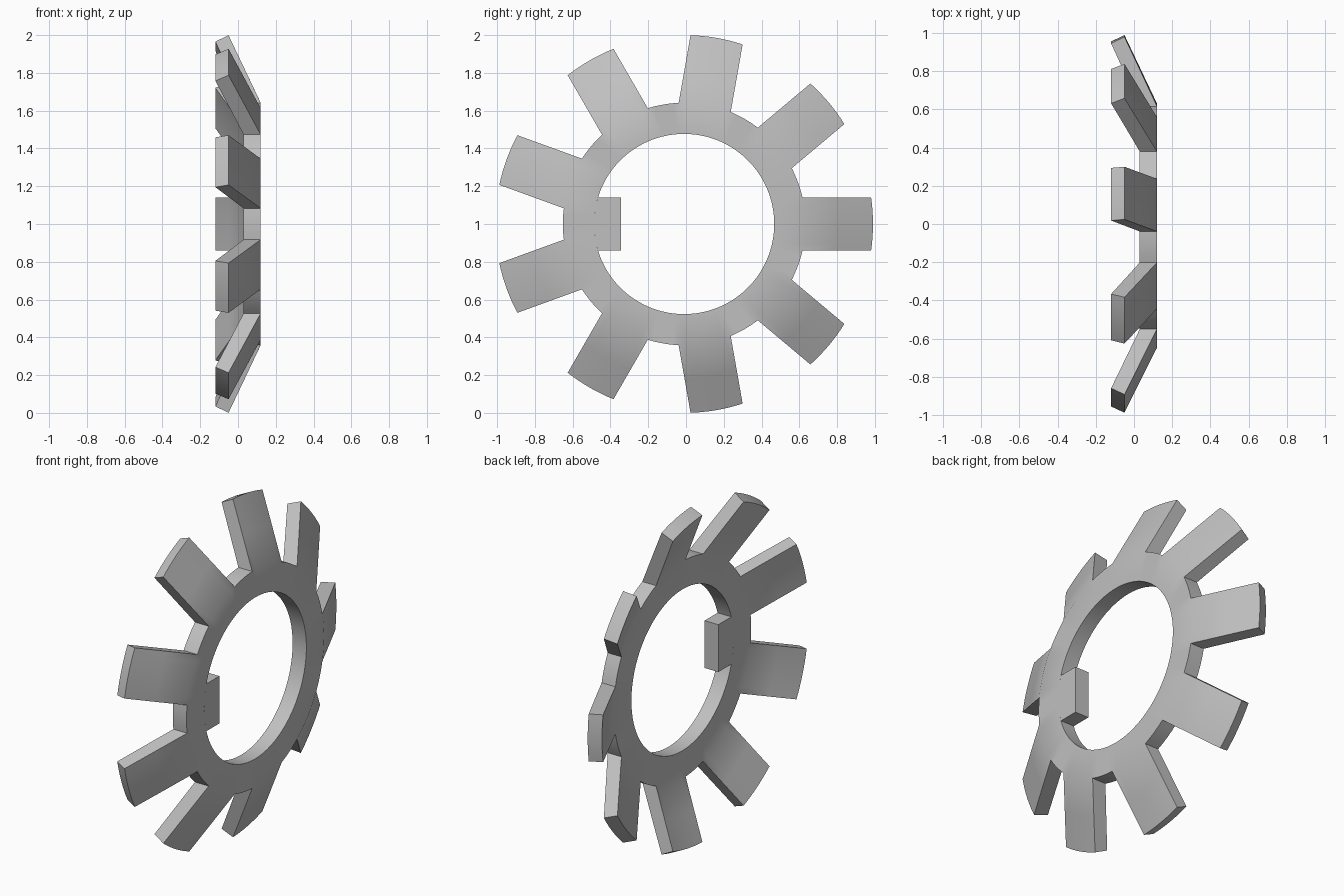
import bpy, bmesh
from math import asin, sin, cos, radians, pi

if "Cube" in bpy.data.objects:
    bpy.data.objects.remove(bpy.data.objects["Cube"], do_unlink=True)

CENTRE_Y, CENTRE_Z = -0.01, 1.0
HOLE, RIM, TIP, TIP_BACK = 0.477, 0.642, 1.0, 0.966
FACE_X, BACK_X = 0.12, 0.03
TIP_FACE_X, TIP_BACK_X = -0.05, -0.12
HALF = 0.14          # half width of every tooth and of the tab
TEETH, COLS = 9, 8

steel = bpy.data.materials.new("grey steel")
steel.use_nodes = True
GREY = (0.53, 0.53, 0.53, 1)
steel.diffuse_color = GREY
steel.node_tree.nodes["Principled BSDF"].inputs["Base Color"].default_value = GREY


def polar(x, r, a):
    return (x, CENTRE_Y + r * cos(a), CENTRE_Z + r * sin(a))


def across(x, r, u, a):
    """Point at radius r, shifted sideways by u from the spoke at angle a."""
    return polar(x, r, a + asin(u / r))


def plate(name, grids):
    """Closed plate from grids of (face point, back point) pairs."""
    bm = bmesh.new()
    pairs = {}

    def pair(p):
        key = tuple(round(c, 4) for c in p[0])
        if key not in pairs:
            pairs[key] = [bm.verts.new(c) for c in p]
        return pairs[key]

    face_side, partner = [], {}
    for grid in grids:
        rows = [[pair(p) for p in row] for row in grid]
        for low, high in zip(rows, rows[1:]):
            for i in range(len(low) - 1):
                quad = [low[i], low[i + 1], high[i + 1], high[i]]
                face_side.append(bm.faces.new([q[0] for q in quad]))
                bm.faces.new([q[1] for q in reversed(quad)])
    for f, b in pairs.values():
        partner[f] = b
    # Close the outline with walls
    border = {e for f in face_side for e in f.edges if e.is_boundary}
    for e in border:
        v, w = e.verts
        bm.faces.new([v, w, partner[w], partner[v]])
    bmesh.ops.recalc_face_normals(bm, faces=bm.faces)
    mesh = bpy.data.meshes.new(name)
    bm.to_mesh(mesh)
    bm.free()
    mesh.materials.append(steel)
    obj = bpy.data.objects.new(name, mesh)
    bpy.context.collection.objects.link(obj)
    bpy.ops.object.select_all(action='DESELECT')
    obj.select_set(True)
    bpy.context.view_layer.objects.active = obj
    bpy.ops.object.shade_smooth_by_angle(angle=radians(32))


columns = [HALF * (2 * i / COLS - 1) for i in range(COLS + 1)]

# Flat ring, with edges lined up with the tooth roots
pitch = 2 * pi / TEETH
root = asin(HALF / RIM)
angles = []
for k in range(TEETH):
    angles += [k * pitch + asin(u / RIM) for u in columns]
    angles += [k * pitch + root + (pitch - 2 * root) * j / 5 for j in range(1, 5)]
angles.append(angles[0] + 2 * pi)
grids = [[[(polar(FACE_X, r, a), polar(BACK_X, r, a)) for a in angles]
          for r in (HOLE, RIM)]]

# Bent teeth with parallel sides and round tips
for k in range(TEETH):
    a = k * pitch
    tooth = []
    for t in (0, 0.5, 1):
        rf, rb = RIM + t * (TIP - RIM), RIM + t * (TIP_BACK - RIM)
        xf = FACE_X + t * (TIP_FACE_X - FACE_X)
        xb = BACK_X + t * (TIP_BACK_X - BACK_X)
        tooth.append([(across(xf, rf, u, a), across(xb, rb, u, a)) for u in columns])
    grids.append(tooth)
plate("toothed_ring", grids)

# Flat locking tab pointing into the hole
tab_y = -0.345
inner = [((FACE_X, tab_y, CENTRE_Z - u), (BACK_X, tab_y, CENTRE_Z - u)) for u in columns]
outer = [(across(FACE_X, HOLE, u, pi), across(BACK_X, HOLE, u, pi)) for u in columns]
plate("locking_tab", [[inner, outer]])
